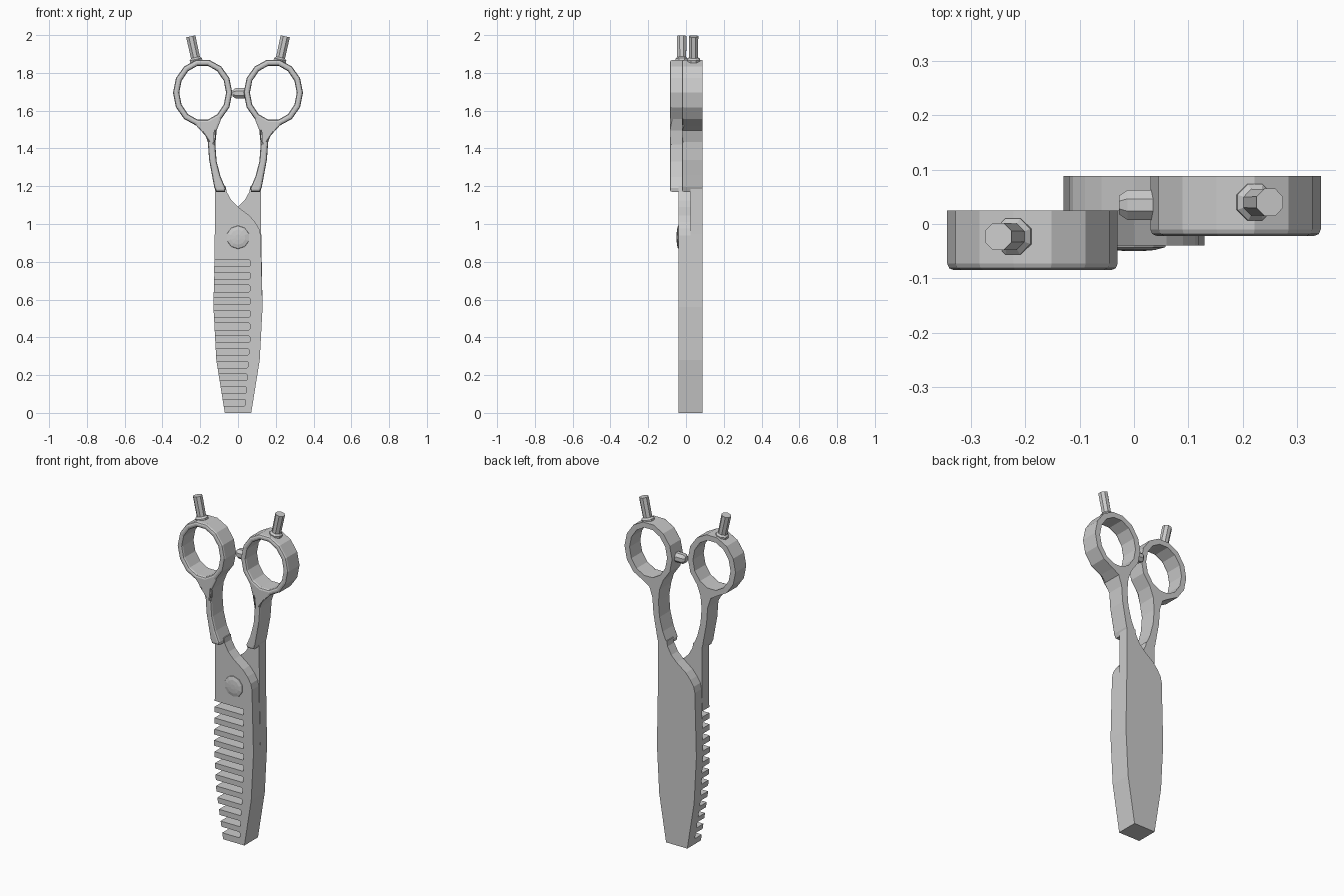
import bpy, bmesh, math
from mathutils import Vector, Matrix

if "Cube" in bpy.data.objects:
    bpy.data.objects.remove(bpy.data.objects["Cube"])


def finish(name, bm):
    bmesh.ops.recalc_face_normals(bm, faces=bm.faces[:])
    me = bpy.data.meshes.new(name)
    bm.to_mesh(me)
    bm.free()
    ob = bpy.data.objects.new(name, me)
    bpy.context.collection.objects.link(ob)
    return ob


def extrude_y(bm, depth):
    """Thicken the flat sheet in bm towards -y; returns the new front faces."""
    res = bmesh.ops.extrude_face_region(bm, geom=bm.faces[:], use_keep_orig=True)
    vs = [g for g in res["geom"] if isinstance(g, bmesh.types.BMVert)]
    fs = [g for g in res["geom"] if isinstance(g, bmesh.types.BMFace)]
    bmesh.ops.translate(bm, verts=vs, vec=(0, -depth, 0))
    return fs


def plate(name, outline, y_back, depth):
    bm = bmesh.new()
    bm.faces.new([bm.verts.new((x, y_back, z)) for x, z in outline])
    extrude_y(bm, depth)
    return finish(name, bm)


def lathe(name, profile, n, origin, axis):
    """Turned part: profile of (radius, height) about the given axis."""
    bm = bmesh.new()
    rings = [[bm.verts.new((r * math.cos((k + .5) * math.tau / n),
                            r * math.sin((k + .5) * math.tau / n), h))
              for k in range(n)] for r, h in profile]
    for a, b in zip(rings, rings[1:]):
        for k in range(n):
            bm.faces.new((a[k], a[(k + 1) % n], b[(k + 1) % n], b[k]))
    bm.faces.new(rings[0])
    bm.faces.new(rings[-1])
    rot = Vector((0, 0, 1)).rotation_difference(Vector(axis)).to_matrix().to_4x4()
    bm.transform(Matrix.Translation(origin) @ rot)
    return finish(name, bm)


# blade outline: tip to shank on the outer edge, shank to heel on the crossing edge
OUTER = [(-.07, 0), (-.115, .28), (-.13, .56), (-.123, .95), (-.122, 1.2)]
CROSS = [(-.065, 1.2), (-.06, 1.17), (-.035, 1.125), (0, 1.09), (.06, 1.045),
         (.09, 1.01), (.112, .975), (.12, .94), (.13, .56), (.115, .28), (.07, 0)]


def edge_x(z):
    for (x0, z0), (x1, z1) in zip(OUTER, OUTER[1:]):
        if z <= z1:
            return x0 + (x1 - x0) * (z - z0) / (z1 - z0)


# front blade with comb slots
pts = list(OUTER)
for i in range(12):
    lo, hi = .037 + .0671 * i, .072 + .0671 * i
    r = min(.065, .038 + .065 * lo)
    c = .006
    pts += [(edge_x(lo), lo), (r - c, lo), (r, lo + c), (r, hi - c), (r - c, hi), (edge_x(hi), hi)]
slots = pts[len(OUTER):]
outer_extra = [p for p in OUTER[1:] if not any(
    slots[k * 6][1] <= p[1] <= slots[k * 6 + 5][1] for k in range(12))]
comb = [OUTER[0]]
for k in range(12):
    s = slots[k * 6:k * 6 + 6]
    comb += [p for p in outer_extra if comb[-1][1] < p[1] < s[0][1]] + s
comb += [p for p in outer_extra if p[1] > comb[-1][1]]
plate("comb_blade", comb + CROSS, .025, .065)

# solid back blade
plate("back_blade", [(-x, z) for x, z in OUTER + CROSS], .088, .063)

# handles: finger ring and stem in one piece, bevelled on the front
STEM = [((-.18, 1.495), (-.113, 1.495)), ((-.16, 1.435), (-.12, 1.42)),
        ((-.153, 1.34), (-.113, 1.33)), ((-.138, 1.26), (-.092, 1.25)),
        ((-.126, 1.195), (-.066, 1.19)), ((-.115, 1.17), (-.069, 1.17))]


def handle(name, side, y_back):
    bm = bmesh.new()
    n = 14

    def vert(x, z):
        return bm.verts.new((-side * x, y_back, z))

    def ellipse(rx, rz):
        return [vert(-.187 + rx * math.cos(k * math.tau / n),
                     1.695 + rz * math.sin(k * math.tau / n)) for k in range(n)]
    o, i = ellipse(.157, .178), ellipse(.124, .146)
    for k in range(n):
        j = (k + 1) % n
        bm.faces.new((o[k], o[j], i[j], i[k]))
    rows = [(vert(*a), vert(*b)) for a, b in STEM]
    bm.faces.new((o[12], o[11], o[10], rows[0][0], rows[0][1]))
    for (a, b), (c, d) in zip(rows, rows[1:]):
        bm.faces.new((a, b, d, c))
    front = set(extrude_y(bm, .11))
    rim = [e for e in bm.edges if sum(f in front for f in e.link_faces) == 1]
    bmesh.ops.bevel(bm, geom=rim, offset=.012, segments=2, profile=.5, affect='EDGES')
    return finish(name, bm)


for label, side, y in (("left", -1, .025), ("right", 1, .088)):
    handle(label + "_handle", side, y)
    # finger rest with a collar at its foot
    lathe(label + "_finger_rest",
          [(.036, 0), (.036, .02), (.026, .03), (.027, .145)], 8,
          (side * .219, y - .048, 1.852), (side * .22, 0, 1))

# bumper between the rings
lathe("bumper", [(.03, 0), (.03, .052), (.018, .068)], 8, (.04, .035, 1.692), (-1, 0, 0))

# pivot screw
lathe("pivot_screw", [(.062, 0), (.06, .004), (.04, .009), (.015, .011)], 10,
      (0, -.039, .93), (0, -1, 0))
